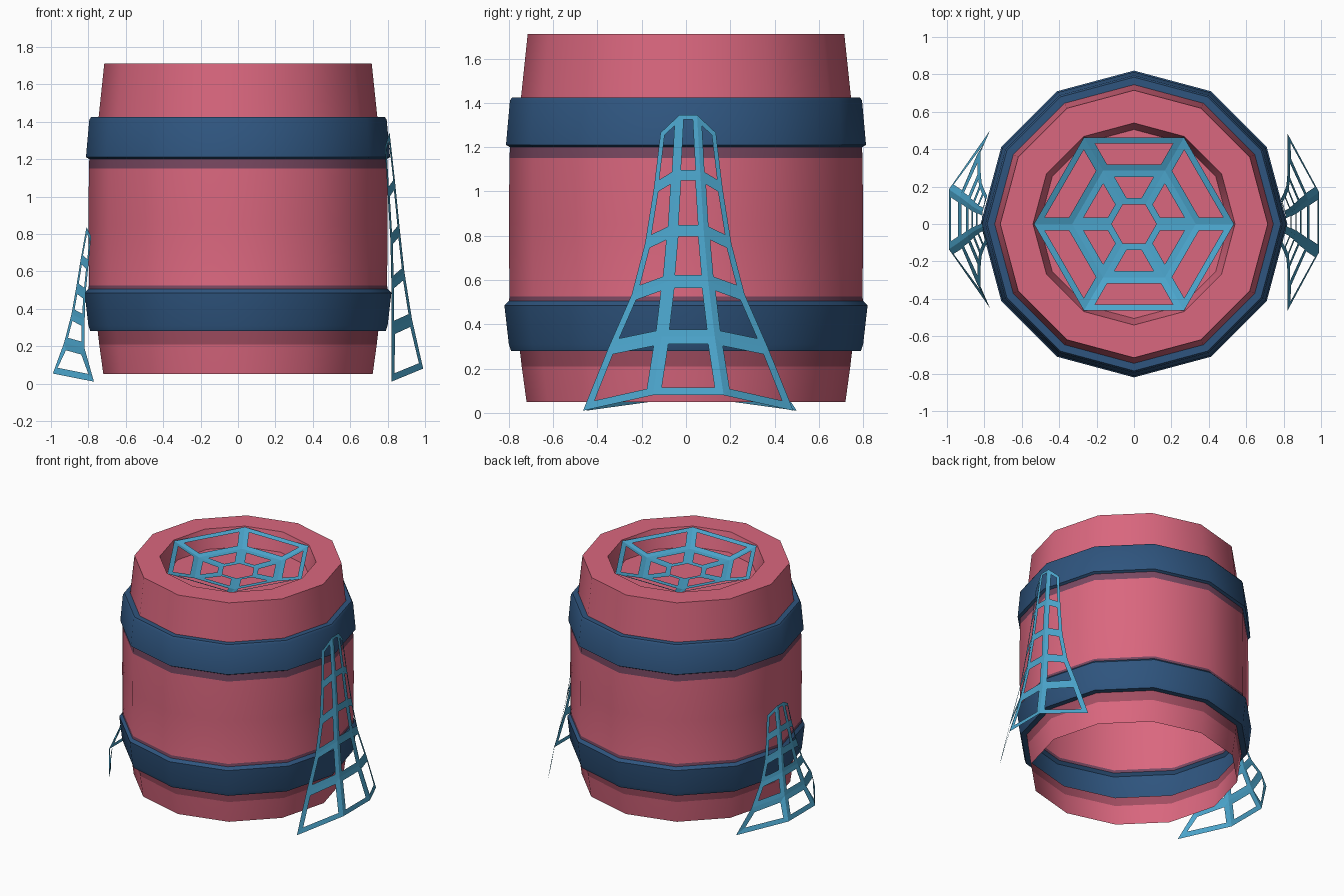
import bpy, bmesh, math

if "Cube" in bpy.data.objects:
    bpy.data.objects.remove(bpy.data.objects["Cube"])


def material(name, rgb):
    m = bpy.data.materials.new(name)
    m.diffuse_color = (*rgb, 1)
    m.use_nodes = True
    m.node_tree.nodes["Principled BSDF"].inputs["Base Color"].default_value = m.diffuse_color
    return m


ROSE = material("rose", (0.70, 0.135, 0.21))
BLUE = material("band_blue", (0.028, 0.09, 0.21))
MAUVE = material("mauve", (0.19, 0.065, 0.12))
DUSK = material("dusky_rose", (0.36, 0.075, 0.12))
CYAN = material("net_cyan", (0.072, 0.38, 0.61))


def finish(bm, name, mats, angle=None):
    me = bpy.data.meshes.new(name)
    bm.to_mesh(me)
    bm.free()
    ob = bpy.data.objects.new(name, me)
    bpy.context.collection.objects.link(ob)
    for m in mats:
        me.materials.append(m)
    if angle:
        bpy.ops.object.select_all(action='DESELECT')
        ob.select_set(True)
        bpy.context.view_layer.objects.active = ob
        bpy.ops.object.shade_smooth_by_angle(angle=math.radians(angle))
    return ob


def open_cells(bm, width):
    """Inset every cell by width(face) and remove its middle, leaving a net."""
    cells = [(f, width(f)) for f in bm.faces]
    for f, w in cells:
        bmesh.ops.inset_individual(bm, faces=[f], thickness=w, use_even_offset=True)
    bmesh.ops.delete(bm, geom=[f for f, _ in cells], context='FACES_ONLY')


# Barrel: one twelve-sided shell, open below, recessed lid on top.
# Each entry: radius, height, material of the segment that follows
profile = [
    (0.72, 0.05, 0), (0.742, 0.21, 3), (0.75, 0.28, 1), (0.79, 0.28, 1),
    (0.80, 0.31, 1), (0.82, 0.485, 1), (0.80, 0.505, 2), (0.797, 0.525, 0),
    (0.80, 0.85, 0), (0.797, 1.15, 2), (0.795, 1.20, 1), (0.813, 1.21, 1),
    (0.795, 1.41, 1), (0.785, 1.425, 1), (0.745, 1.425, 0), (0.715, 1.71, 0),
    (0.54, 1.71, 0), (0.505, 1.57, 0)]
N = 12
bm = bmesh.new()
rings = [[bm.verts.new((r * math.cos(2 * math.pi * k / N),
                        r * math.sin(2 * math.pi * k / N), z)) for k in range(N)]
         for r, z, _ in profile]
for i in range(len(rings) - 1):
    for k in range(N):
        j = (k + 1) % N
        f = bm.faces.new((rings[i][k], rings[i][j], rings[i + 1][j], rings[i + 1][k]))
        f.material_index = profile[i][2]
bm.faces.new(rings[-1])
finish(bm, "barrel", [ROSE, BLUE, MAUVE, DUSK], 35)

# Lid net: sagging hexagonal web
bm = bmesh.new()
hexes = [[bm.verts.new((r * math.cos(math.pi * k / 3), r * math.sin(math.pi * k / 3), z))
          for k in range(6)] for r, z in ((0.12, 1.62), (0.33, 1.635), (0.535, 1.705))]
bm.faces.new(hexes[0])
for a, b in zip(hexes, hexes[1:]):
    for k in range(6):
        j = (k + 1) % 6
        bm.faces.new((a[k], b[k], b[j], a[j]))
open_cells(bm, lambda f: 0.035)
finish(bm, "lid_net", [CYAN])

# Side nets: four strands wide, flaring outwards at the foot
# Each row: outer strand (x, y, z), inner strand (x, y, z)
rows = [((0.82, 0.475, 0.015), (0.99, 0.16, 0.085)),
        ((0.82, 0.36, 0.30), (0.93, 0.12, 0.35)),
        ((0.82, 0.255, 0.54), (0.89, 0.09, 0.60)),
        ((0.815, 0.195, 0.77), (0.865, 0.07, 0.83)),
        ((0.80, 0.155, 1.02), (0.84, 0.055, 1.08)),
        ((0.785, 0.125, 1.27), (0.81, 0.04, 1.35))]


def side_net(name, side, zscale, foot_in, dy):
    bm = bmesh.new()
    grid = []
    for n, (o, i) in enumerate(rows):
        ox = o[0] - (foot_in if n == 0 else 0)
        pts = [(ox, -o[1], o[2]), (i[0], -i[1], i[2]), (i[0], i[1], i[2]), (ox, o[1], o[2])]
        grid.append([bm.verts.new((side * x, y + dy, (z - 0.015) * zscale + 0.01))
                     for x, y, z in pts])
    for a, b in zip(grid, grid[1:]):
        for k in range(3):
            q = [a[k], a[k + 1], b[k + 1], b[k]]
            bm.faces.new(q if side > 0 else q[::-1])
    top = max(v.co.z for v in bm.verts)
    bm.normal_update()
    open_cells(bm, lambda f: 0.038 - 0.019 * f.calc_center_median().z / top)
    finish(bm, name, [CYAN])


side_net("tall_side_net", 1, 1.0, 0.0, 0.01)
side_net("short_side_net", -1, 0.62, 0.05, 0.025)
